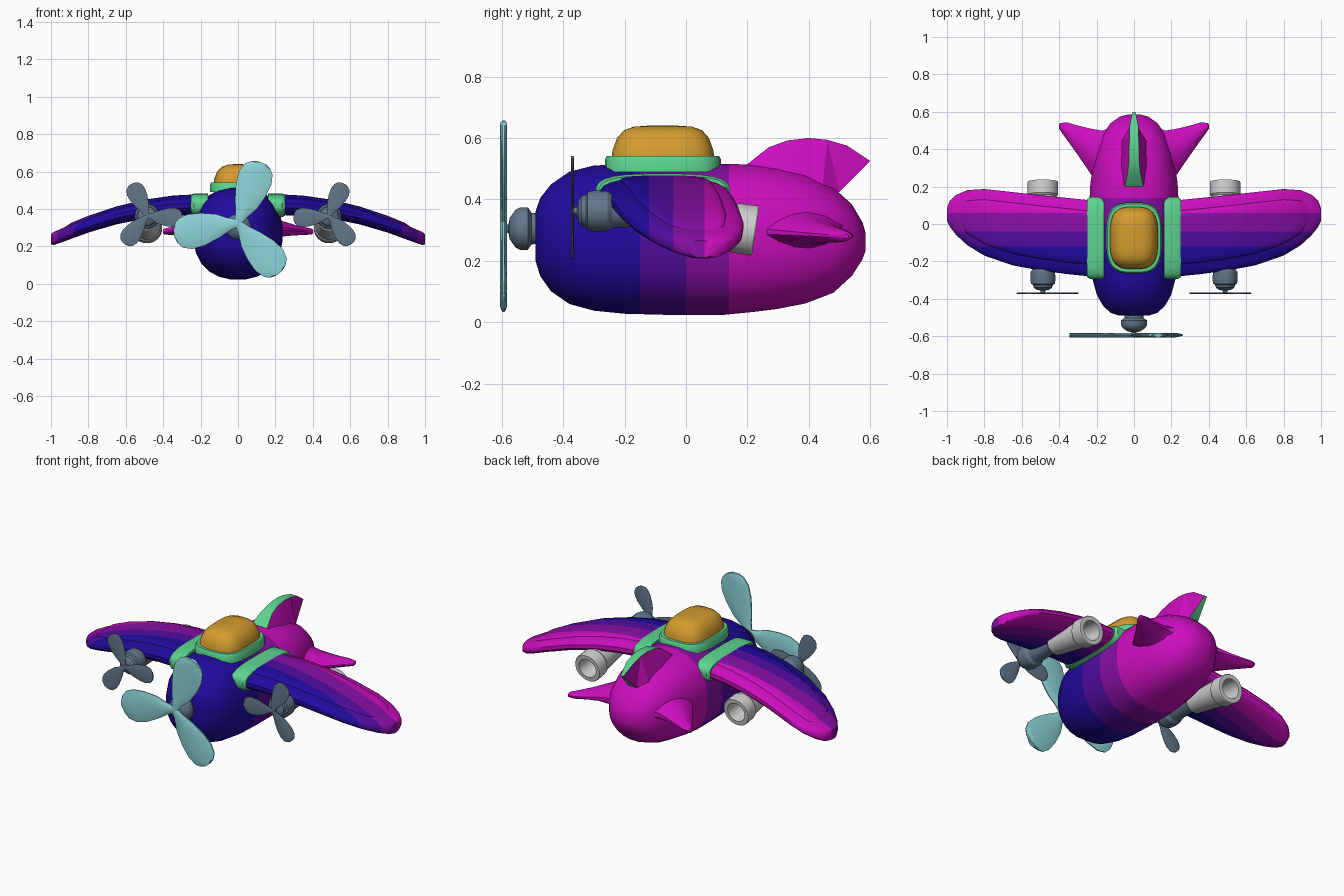
import bpy, bmesh, math
from math import sin, cos, pi, radians
from mathutils import Vector, Matrix

cube = bpy.data.objects.get("Cube")
if cube:
    bpy.data.objects.remove(cube)


def material(name, rgb):
    lin = [((c / 255 + 0.055) / 1.055) ** 2.4 for c in rgb] + [1]
    m = bpy.data.materials.new(name)
    m.use_nodes = True
    m.diffuse_color = lin
    m.node_tree.nodes["Principled BSDF"].inputs["Base Color"].default_value = lin
    return m


NAVY = material("navy", (32, 10, 158))
VIOLET = material("violet", (82, 12, 160))
PURPLE = material("purple", (136, 15, 166))
MAGENTA = material("magenta", (204, 14, 190))
GREEN = material("green", (92, 212, 142))
AMBER = material("amber", (212, 156, 46))
TEAL = material("pale teal", (142, 214, 218))
SLATE = material("slate", (98, 118, 138))
GREY = material("light grey", (206, 206, 206))
FADE = [NAVY, VIOLET, PURPLE, MAGENTA]
X, Y, Z = Vector((1, 0, 0)), Vector((0, 1, 0)), Vector((0, 0, 1))


def ring(centre, u, v, power=2, n=20):
    """Superellipse ring around a centre, spanned by half-axes u and v."""
    pts = []
    for i in range(n):
        a = 2 * pi * (i + 0.5) / n
        c, s = cos(a), sin(a)
        pts.append(Vector(centre) + u * math.copysign(abs(c) ** (2 / power), c)
                   + v * math.copysign(abs(s) ** (2 / power), s))
    return pts


def loft(bm, rings):
    """Skin a row of rings and cap both ends."""
    loops = [[bm.verts.new(p) for p in r] for r in rings]
    n = len(loops[0])
    for a, b in zip(loops, loops[1:]):
        for i in range(n):
            j = (i + 1) % n
            bm.faces.new((a[i], a[j], b[j], b[i]))
    bm.faces.new(loops[0])
    bm.faces.new(loops[-1])


def finish(name, bm, mats, cuts=(), angle=30):
    """Turn a bmesh into an object; cuts split it into colour bands along y."""
    for y in cuts:
        bmesh.ops.bisect_plane(bm, geom=bm.verts[:] + bm.edges[:] + bm.faces[:],
                               plane_co=Y * y, plane_no=Y)
    bmesh.ops.recalc_face_normals(bm, faces=bm.faces[:])
    if cuts:
        for f in bm.faces:
            f.material_index = sum(f.calc_center_median().y > y for y in cuts)
    mesh = bpy.data.meshes.new(name)
    bm.to_mesh(mesh)
    bm.free()
    for m in mats:
        mesh.materials.append(m)
    ob = bpy.data.objects.new(name, mesh)
    bpy.context.collection.objects.link(ob)
    bpy.ops.object.select_all(action='DESELECT')
    ob.select_set(True)
    bpy.context.view_layer.objects.active = ob
    bpy.ops.object.shade_smooth_by_angle(angle=radians(angle))
    return ob


def lofted(name, rings, mats, cuts=(), angle=30):
    bm = bmesh.new()
    loft(bm, rings)
    return finish(name, bm, mats, cuts, angle)


def span_rings(stations, side, power, n=20):
    """Rings along x from (x, front y, back y, z, half thickness)."""
    return [ring((side * x, (a + b) / 2, z), Y * (b - a) / 2, Z * t, power, n)
            for x, a, b, z, t in stations]


def turned(name, centre, axis, profile, mat, n=20):
    """Round part from (distance along axis, radius) pairs."""
    axis = Vector(axis).normalized()
    up = X.cross(axis)
    return lofted(name, [ring(Vector(centre) + axis * d, X * r, up * r, 2, n)
                         for d, r in profile], [mat])


# Fuselage: y, half width, bottom, top
hull = [(-.49, .08, .2, .36), (-.475, .125, .15, .405), (-.44, .165, .1, .45),
        (-.38, .2, .058, .492), (-.3, .222, .036, .512), (-.2, .235, .026, .517),
        (-.05, .24, .022, .518), (.12, .24, .022, .518), (.22, .235, .032, .515),
        (.3, .222, .042, .506), (.39, .202, .06, .485), (.48, .17, .095, .44),
        (.54, .125, .15, .385), (.575, .075, .205, .325), (.585, .035, .235, .29)]
lofted("fuselage", [ring((0, y, (lo + hi) / 2), X * w, Z * (hi - lo) / 2, 2.3, 24)
                    for y, w, lo, hi in hull], FADE, (-.15, 0, .14))

# Cockpit rim and canopy: z, half width, half length
rim = [(.49, .15, .19), (.53, .15, .19), (.542, .143, .183)]
dome = [(.53, .13, .168), (.56, .128, .165), (.6, .112, .15),
        (.625, .088, .128), (.637, .055, .095), (.64, .02, .05)]
for name, rows, mat in (("cockpit_rim", rim, GREEN), ("canopy", dome, AMBER)):
    lofted(name, [ring((0, -.075, z), X * w, Y * l, 3.2, 28) for z, w, l in rows],
           [mat], angle=40)

# Tail fin: outline of (y, z, half width), magenta sides and green edge
fin = [(.2, .515, .05), (.27, .57, .034), (.33, .592, .028), (.4, .6, .026),
       (.46, .594, .025), (.525, .575, .023), (.6, .525, .008), (.5, .425, .03),
       (.44, .4, .08), (.3, .46, .08)]
bm = bmesh.new()
sides = [[bm.verts.new((s * w, y, z)) for y, z, w in fin] for s in (1, -1)]
for s in sides:
    bm.faces.new(s)
for i in range(len(fin)):
    j = (i + 1) % len(fin)
    f = bm.faces.new((sides[0][i], sides[0][j], sides[1][j], sides[1][i]))
    f.material_index = 1 if i < 7 else 0
bmesh.ops.triangulate(bm, faces=[f for f in bm.faces if len(f.verts) > 4])
finish("tail_fin", bm, [MAGENTA, GREEN])


# Propeller blades: radius, half width, sweep
BLADE = [(0, .02, 0), (.05, .036, 0), (.11, .066, 0), (.19, .09, .006),
         (.26, .097, .01), (.31, .082, .01), (.335, .055, .008), (.347, .022, .006)]


def propeller(name, centre, angles, scale, thick, mat, flip=1):
    bm = bmesh.new()
    for a in angles:
        a = radians(a)
        out = Vector((cos(a), 0, sin(a)))
        across = Vector((-sin(a), 0, cos(a)))
        loft(bm, [ring(out * r * scale + across * s * scale,
                       across * w * scale, Y * thick, 2, 12) for r, w, s in BLADE])
    bmesh.ops.transform(bm, verts=bm.verts[:], matrix=Matrix.Translation(centre)
                        @ Matrix.Diagonal((flip, 1, 1, 1)))
    finish(name, bm, [mat])


propeller("nose_propeller", (0, -.594, .325), (67, 188, 308), 1, .012, TEAL)
turned("nose_spinner", (0, -.6, .305), Y,
       [(0, .012), (.022, .014), (.026, .035), (.045, .062), (.06, .07), (.085, .07),
        (.097, .052), (.13, .05)], SLATE)

# Wing stations: x, front y, back y, z, half thickness
WING = [(.2, -.285, .125, .42, .052), (.35, -.27, .14, .414, .05),
        (.5, -.25, .155, .395, .047), (.65, -.222, .172, .362, .044),
        (.8, -.17, .188, .315, .041), (.89, -.115, .182, .28, .039),
        (.95, -.06, .157, .256, .037), (.985, -.015, .125, .243, .035),
        (1, .015, .085, .238, .028)]
PANEL = [(x if x < .9 else .9 + (x - .9) * .6, a + .06, b - .055, z + .014, t - .006)
         for x, a, b, z, t in WING[:-1]]
ROOT = [(.16, -.295, .145, .42, .064), (.235, -.295, .145, .42, .064),
        (.25, -.285, .135, .42, .057)]
STABILISER = [(.08, .2, .54, .3, .1), (.17, .22, .505, .3, .07),
              (.23, .26, .515, .295, .045), (.3, .365, .53, .288, .03),
              (.36, .45, .546, .282, .022), (.395, .5, .54, .28, .016),
              (.402, .512, .53, .28, .008)]

for side, label in ((1, "left"), (-1, "right")):
    bands = (-.12, -.04, .06)
    lofted(label + "_wing", span_rings(WING, side, 2.8, 24), FADE, bands, 35)
    lofted(label + "_wing_panel", span_rings(PANEL, side, 5, 24), FADE, bands, 35)
    lofted(label + "_wing_root", span_rings(ROOT, side, 3.2, 24), [GREEN])
    lofted(label + "_stabiliser", span_rings(STABILISER, side, 1.6, 12), [MAGENTA])
    # Engine, its propeller and its exhaust
    ex = side * .487
    turned(label + "_engine", (ex, -.375, .362), Y,
           [(0, .01), (.02, .014), (.024, .035), (.035, .05), (.05, .054), (.055, .064),
            (.075, .068), (.12, .066), (.135, .055), (.28, .05)], SLATE)
    propeller(label + "_propeller", (ex, -.37, .362), (112, -5, 228), .55, .005,
              SLATE, -side)
    turned(label + "_exhaust", (ex, -.09, .345), (0, 1, -.15),
           [(0, .045), (.02, .06), (.24, .074), (.25, .082), (.315, .083), (.32, .08),
            (.32, .056), (.2, .05)], GREY)
